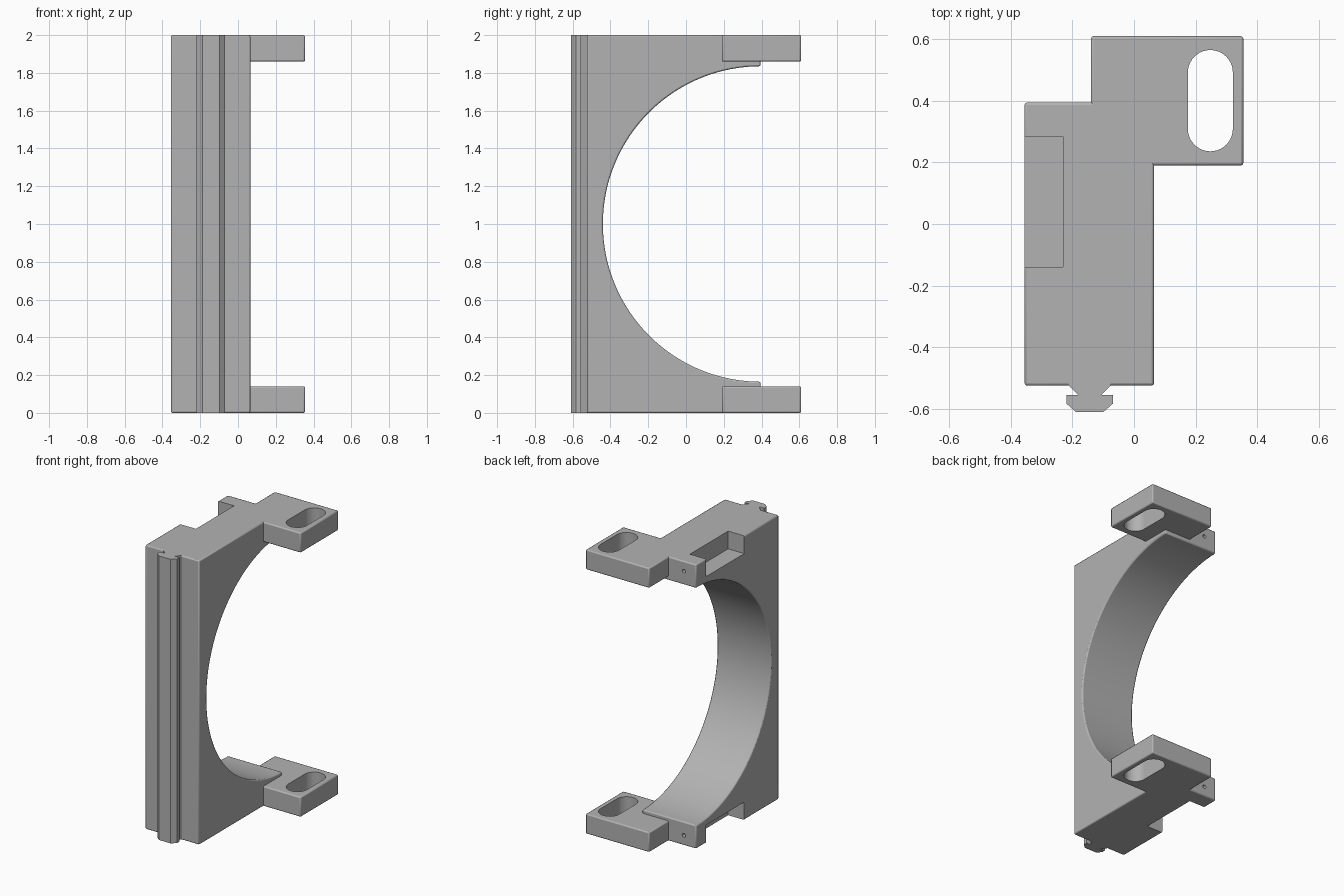
import bpy, bmesh, math
from mathutils import Vector

if "Cube" in bpy.data.objects:
    bpy.data.objects.remove(bpy.data.objects["Cube"])

grey = bpy.data.materials.new("plain grey")
grey.use_nodes = True
colour = (0.45, 0.45, 0.45, 1)
grey.diffuse_color = colour
grey.node_tree.nodes["Principled BSDF"].inputs["Base Color"].default_value = colour


def prism(name, points, axis, low, high):
    """Extrude a 2D outline along x (points are y, z), y (x, z) or z (x, y)."""
    bm = bmesh.new()
    verts = []
    for a, b in points:
        co = [a, b]
        co.insert("xyz".index(axis), low)
        verts.append(bm.verts.new(co))
    face = bm.faces.new(verts)
    out = bmesh.ops.extrude_face_region(bm, geom=[face])
    step = Vector([high - low if c == axis else 0 for c in "xyz"])
    moved = [v for v in out["geom"] if isinstance(v, bmesh.types.BMVert)]
    bmesh.ops.translate(bm, verts=moved, vec=step)
    bmesh.ops.recalc_face_normals(bm, faces=bm.faces)
    mesh = bpy.data.meshes.new(name)
    bm.to_mesh(mesh)
    bm.free()
    mesh.materials.append(grey)
    obj = bpy.data.objects.new(name, mesh)
    bpy.context.collection.objects.link(obj)
    return obj


def rect(a0, a1, b0, b1):
    return [(a0, b0), (a1, b0), (a1, b1), (a0, b1)]


def arc(ca, cb, r, start, end, n):
    angles = [math.radians(start + (end - start) * i / n) for i in range(n + 1)]
    return [(ca + r * math.cos(t), cb + r * math.sin(t)) for t in angles]


def round_edges(obj):
    mod = obj.modifiers.new("rounded edges", "BEVEL")
    mod.width = 0.008
    mod.segments = 2
    mod.limit_method = "ANGLE"
    mod.angle_limit = math.radians(40)


def cut(obj, cutter):
    mod = obj.modifiers.new("cut", "BOOLEAN")
    mod.operation = "DIFFERENCE"
    mod.solver = "EXACT"
    mod.object = cutter
    cutter.hide_render = True
    cutter.hide_set(True)


def smooth(obj):
    bpy.ops.object.select_all(action="DESELECT")
    obj.select_set(True)
    bpy.context.view_layer.objects.active = obj
    bpy.ops.object.shade_smooth_by_angle(angle=math.radians(30))


# Main body: tall block with a half-round opening at the back
BACK, FRONT, SIDE = 0.395, -0.525, -0.355
outline = [(BACK, 0), (FRONT, 0), (FRONT, 2), (BACK, 2)]
outline += arc(BACK, 1, 0.835, 90, 270, 96)
body = prism("body", outline, "x", SIDE, 0.065)
round_edges(body)

for label, low, sign in (("lower", 0, 1), ("upper", 2, -1)):
    # Side pocket and the small hole leading into it
    z0, z1 = sorted((low - sign * 0.1, low + sign * 0.125))
    cut(body, prism(label + "_pocket_cutter", rect(-0.5, -0.23, -0.14, 0.285), "z", z0, z1))
    hole = arc(-0.26, low + sign * 0.07, 0.013, 0, 345, 23)
    cut(body, prism(label + "_hole_cutter", hole, "y", 0.25, 0.45))

    # Mounting bracket with a long slot
    z0, z1 = sorted((low, low + sign * 0.14))
    bracket = prism(label + "_bracket", rect(-0.14, 0.355, 0.19, 0.61), "z", z0, z1)
    round_edges(bracket)
    slot = arc(0.248, 0.492, 0.073, 0, 180, 20) + arc(0.248, 0.309, 0.073, 180, 360, 20)
    cut(bracket, prism(label + "_slot_cutter", slot, "z", z0 - 0.1, z1 + 0.1))
    smooth(bracket)
smooth(body)

# Front sliding rail: narrow neck and chamfered head
MID = -0.144
half = [(0.068, -0.515), (0.068, -0.525), (0.038, -0.555), (0.076, -0.555),
        (0.076, -0.583), (0.045, -0.61)]
rail_outline = [(MID + a, b) for a, b in half] + [(MID - a, b) for a, b in reversed(half)]
prism("front_rail", rail_outline, "z", 0, 2)
